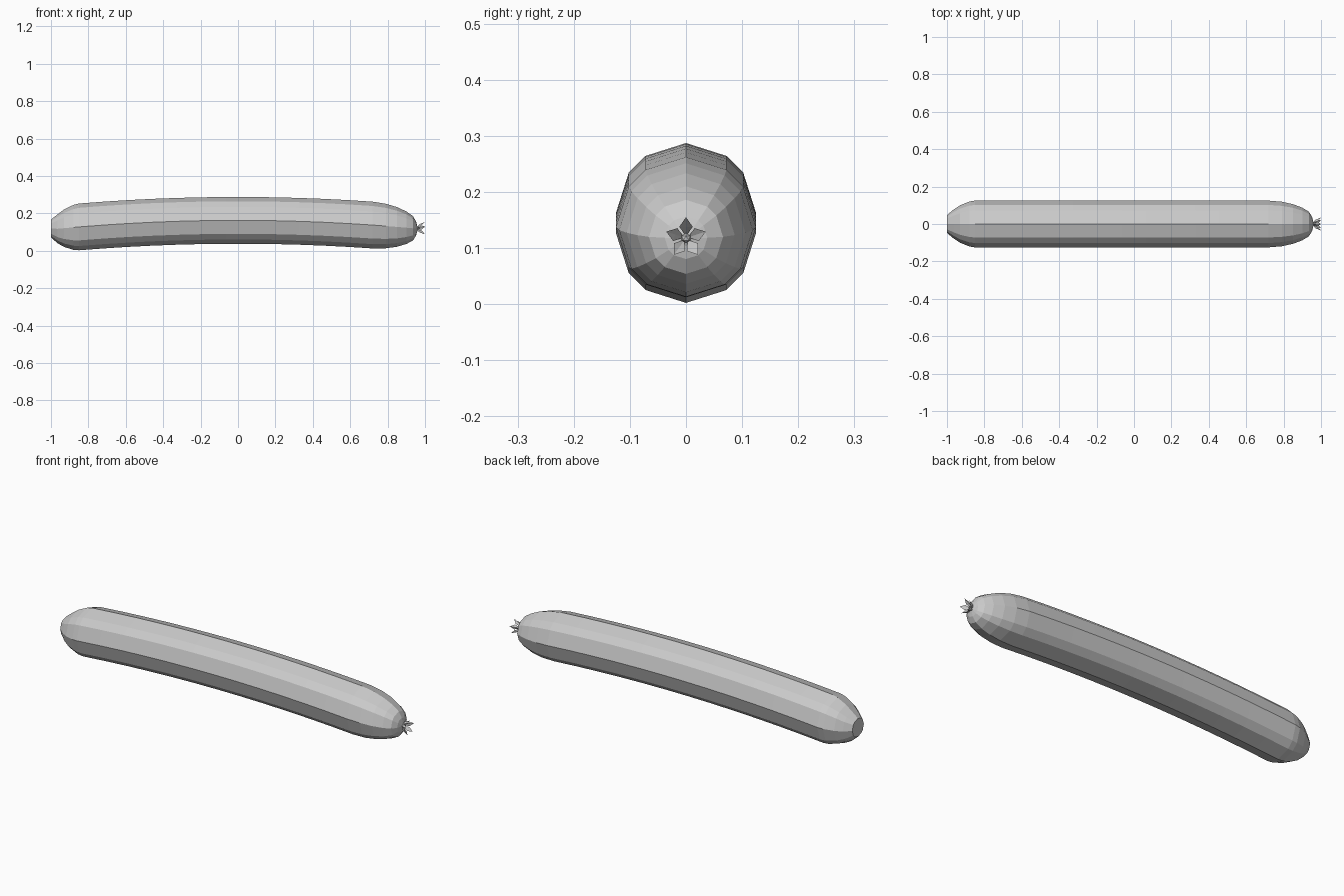
import bpy, bmesh, math

if "Cube" in bpy.data.objects:
    bpy.data.objects.remove(bpy.data.objects["Cube"])

grey = bpy.data.materials.new("light grey")
grey.diffuse_color = (0.6, 0.6, 0.6, 1)
grey.use_nodes = True
grey.node_tree.nodes["Principled BSDF"].inputs["Base Color"].default_value = grey.diffuse_color


def make_object(name, bm):
    bmesh.ops.recalc_face_normals(bm, faces=bm.faces)
    mesh = bpy.data.meshes.new(name)
    bm.to_mesh(mesh)
    bm.free()
    mesh.materials.append(grey)
    ob = bpy.data.objects.new(name, mesh)
    bpy.context.collection.objects.link(ob)
    return ob


def centre_z(x):
    # gently arched centre line
    return 0.1625 - x * x / 20.6


# Body: twelve-sided tube with a cut left end and a rounded right end
left = [(-1, 0.048), (-0.965, 0.077), (-0.93, 0.1), (-0.88, 0.12), (-0.85, 0.125)]
middle = [(-0.85 + 1.57 * i / 12, 0.125) for i in range(1, 12)]
right = [(0.72, 0.125), (0.79, 0.119), (0.85, 0.106), (0.9, 0.087),
         (0.935, 0.066), (0.952, 0.038)]
angles = [q * 90 + a for q in range(4) for a in (0, 35.26, 54.74)]

bm = bmesh.new()
rings = []
for x, r in left + middle + right:
    z = centre_z(x) + (0.005 if x == -1 else 0)
    rings.append([bm.verts.new((x, r * math.sin(math.radians(a)),
                                z + r * math.cos(math.radians(a)))) for a in angles])
n = len(angles)
for a, b in zip(rings, rings[1:]):
    for i in range(n):
        bm.faces.new((a[i], a[(i + 1) % n], b[(i + 1) % n], b[i]))
bm.faces.new(rings[0])
tip = bm.verts.new((0.962, 0, centre_z(0.962)))
for i in range(n):
    bm.faces.new((rings[-1][i], rings[-1][(i + 1) % n], tip))
make_object("body", bm)

# Dried flower: five ridged, outward-flaring petals on the right tip
bm = bmesh.new()
zc = 0.118
for k in range(5):
    t = math.radians(72 * k)

    def point(x, r, w):
        return bm.verts.new((x, r * math.sin(t) + w * math.cos(t),
                             zc + r * math.cos(t) - w * math.sin(t)))

    base, end = point(0.956, 0.004, 0), point(1.0, 0.037, 0)
    sides = [point(0.982, 0.02, 0.012), point(0.982, 0.02, -0.012)]
    ridges = [point(0.978, 0.02, 0), point(0.968, 0.023, 0)]
    for s in sides:
        for m in ridges:
            bm.faces.new((base, s, m))
            bm.faces.new((s, end, m))
make_object("flower_petals", bm)

# Small button in the middle of the flower
bm = bmesh.new()
bmesh.ops.create_icosphere(bm, subdivisions=1, radius=0.009)
bmesh.ops.translate(bm, verts=bm.verts, vec=(0.965, 0, zc))
make_object("flower_centre", bm)
